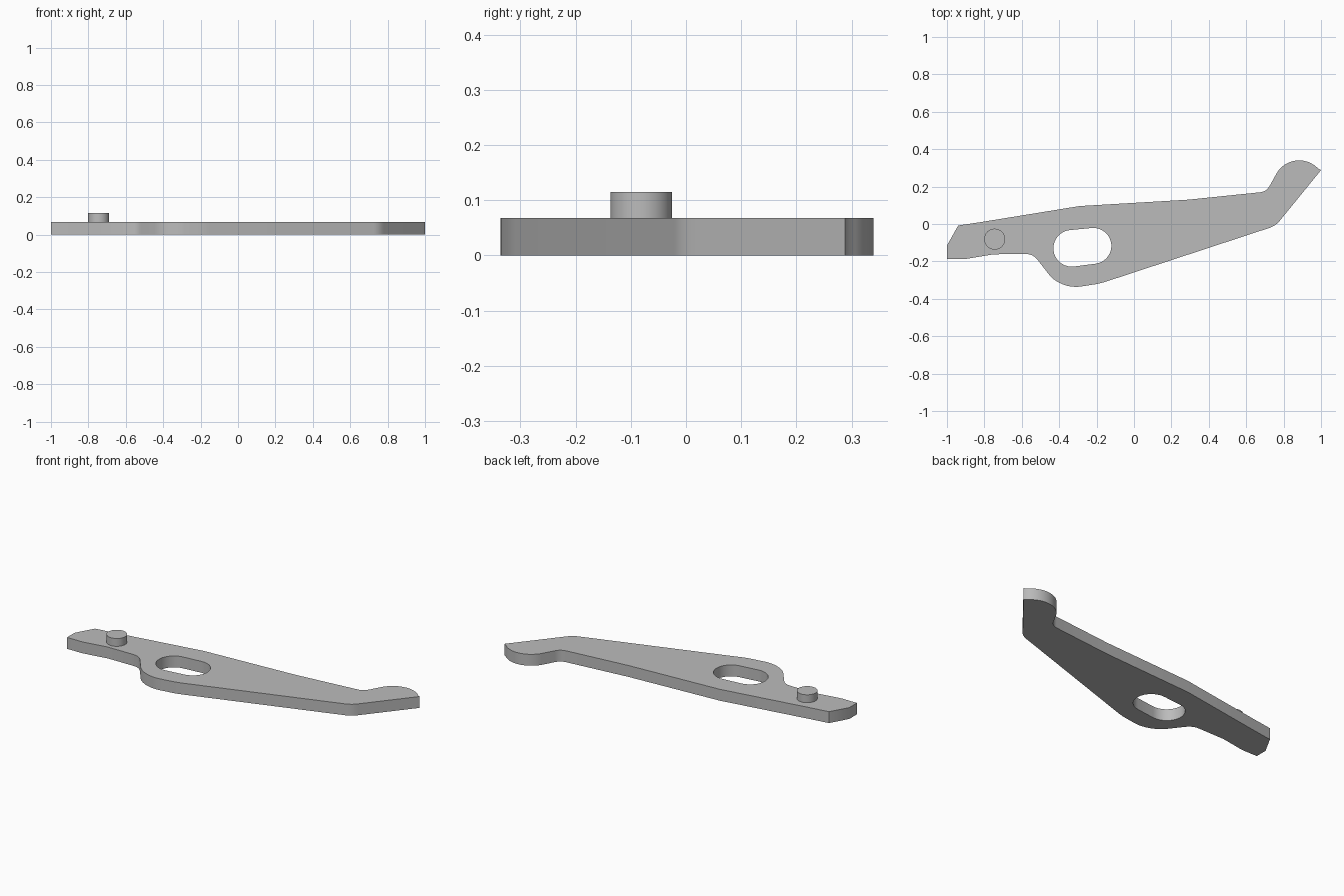
import bpy, bmesh
from math import cos, sin, radians
from mathutils import Vector

if "Cube" in bpy.data.objects:
    bpy.data.objects.remove(bpy.data.objects["Cube"], do_unlink=True)

THICK = 0.068

grey = bpy.data.materials.new("plain_grey")
grey.use_nodes = True
colour = (0.5, 0.5, 0.5, 1)
grey.diffuse_color = colour
grey.node_tree.nodes["Principled BSDF"].inputs["Base Color"].default_value = colour


def arc(cx, cy, r, start, end, steps):
    """Points on a circular arc, angles in degrees."""
    angles = [radians(start + (end - start) * i / steps) for i in range(steps + 1)]
    return [Vector((cx + r * cos(a), cy + r * sin(a))) for a in angles]


def rounded(before, corner, after, d, steps=6):
    """Soft corner that starts and ends a distance d from the corner."""
    b, c, a = Vector(before), Vector(corner), Vector(after)
    p, q = c + (b - c).normalized() * d, c + (a - c).normalized() * d
    ts = [i / steps for i in range(steps + 1)]
    return [p * (1 - t) ** 2 + c * 2 * t * (1 - t) + q * t * t for t in ts]


def extrude_loops(name, loops, z, height):
    """Fill an outer loop, with any holes, and raise it into a solid."""
    bm = bmesh.new()
    for loop in loops:
        verts = [bm.verts.new((p[0], p[1], z)) for p in loop]
        for i, v in enumerate(verts):
            bm.edges.new((v, verts[i - 1]))
    bmesh.ops.triangle_fill(bm, edges=bm.edges[:], use_beauty=True)
    out = bmesh.ops.extrude_face_region(bm, geom=bm.faces[:], use_keep_orig=True)
    top = [g for g in out["geom"] if isinstance(g, bmesh.types.BMVert)]
    bmesh.ops.translate(bm, verts=top, vec=(0, 0, height))
    bmesh.ops.recalc_face_normals(bm, faces=bm.faces[:])
    mesh = bpy.data.meshes.new(name)
    bm.to_mesh(mesh)
    bm.free()
    mesh.materials.append(grey)
    obj = bpy.data.objects.new(name, mesh)
    bpy.context.collection.objects.link(obj)
    bpy.ops.object.select_all(action="DESELECT")
    obj.select_set(True)
    bpy.context.view_layer.objects.active = obj
    bpy.ops.object.shade_smooth_by_angle(angle=radians(30))
    return obj


# Lever outline, counter-clockwise from the blunt tail
heel = arc(-0.31, -0.14, 0.196, 226, 278, 10)
head = arc(0.883, 0.2, 0.14, 37, 148, 18)
belly, elbow, throat = (-0.18, -0.318), (0.757, -0.01), (0.708, 0.173)
notch, tip = (-0.54, -0.16), (1, 0.288)
outline = [(-1, -0.187), (-0.9, -0.187), (-0.75, -0.162)]
outline += rounded((-0.75, -0.162), notch, heel[0], 0.04)
outline += heel
outline += rounded(heel[-1], belly, elbow, 0.03, 3)
outline += rounded(belly, elbow, tip, 0.035)
outline += [tip] + head[1:]
outline += rounded(head[-1], throat, (0.29, 0.13), 0.035)
outline += [(0.29, 0.13), (-0.29, 0.096), (-0.82, 0.01), (-0.94, -0.008), (-1, -0.115)]

# Slightly tilted slot through the lever
slot = arc(-0.333, -0.13, 0.098, 97, 277, 18) + arc(-0.217, -0.117, 0.096, -83, 97, 18)

extrude_loops("lever_plate", [outline, slot], 0, THICK)

# Round pin standing on the tail
extrude_loops("pin", [arc(-0.745, -0.081, 0.056, 0, 360, 40)[:-1]], THICK, 0.047)
